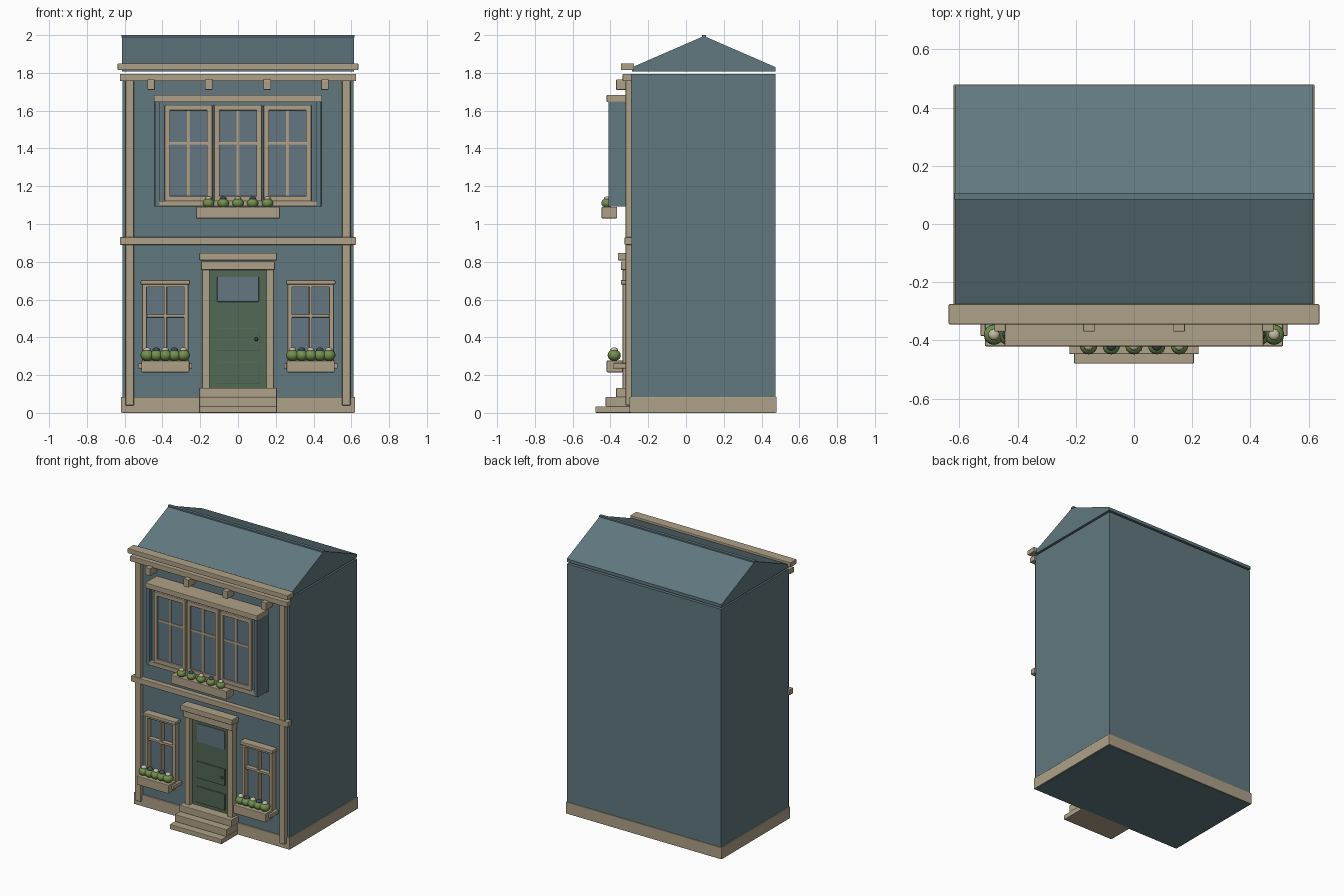
import bpy
import bmesh
from mathutils import Matrix

default_cube = bpy.data.objects.get("Cube")
if default_cube:
    bpy.data.objects.remove(default_cube, do_unlink=True)


def make_material(name, colour):
    material = bpy.data.materials.new(name)
    material.use_nodes = True
    material.diffuse_color = (*colour, 1)
    material.node_tree.nodes["Principled BSDF"].inputs["Base Color"].default_value = (*colour, 1)
    return material


WALL = make_material("slate blue wall", (.12, .19, .215))
TRIM = make_material("cream trim", (.43, .355, .245))
DOOR = make_material("dark green door", (.085, .14, .09))
GLASS = make_material("window glass", (.125, .18, .22))
LEAF = make_material("leaf green", (.17, .28, .075))
PALE = make_material("pale blossom", (.55, .5, .4))
NAVY = make_material("navy blossom", (.045, .075, .13))
METAL = make_material("dark metal", (.05, .06, .05))


def finish(name, bm, material):
    bmesh.ops.recalc_face_normals(bm, faces=bm.faces[:])
    mesh = bpy.data.meshes.new(name)
    bm.to_mesh(mesh)
    bm.free()
    mesh.materials.append(material)
    obj = bpy.data.objects.new(name, mesh)
    bpy.context.collection.objects.link(obj)
    return obj


def box(name, x, half, y, z, material=TRIM, bevel=.004):
    """Block centred on x; y and z are (low, high) ranges."""
    bm = bmesh.new()
    size = (half * 2, y[1] - y[0], z[1] - z[0])
    centre = (x, sum(y) / 2, sum(z) / 2)
    bmesh.ops.create_cube(bm, size=1, matrix=Matrix.Translation(centre) @ Matrix.Diagonal((*size, 1)))
    obj = finish(name, bm, material)
    if bevel:
        modifier = obj.modifiers.new("soft edges", "BEVEL")
        modifier.width = min(bevel, min(size) / 4)
        modifier.segments = 2
    return obj


def extrude_profile(name, points, direction, material):
    bm = bmesh.new()
    face = bm.faces.new([bm.verts.new(p) for p in points])
    result = bmesh.ops.extrude_face_region(bm, geom=[face])
    moved = [v for v in result["geom"] if isinstance(v, bmesh.types.BMVert)]
    bmesh.ops.translate(bm, verts=moved, vec=direction)
    return finish(name, bm, material)


def ball(name, centre, radii, material):
    bm = bmesh.new()
    bmesh.ops.create_uvsphere(bm, u_segments=16, v_segments=10, radius=1,
                              matrix=Matrix.Translation(centre) @ Matrix.Diagonal((*radii, 1)))
    obj = finish(name, bm, material)
    for polygon in obj.data.polygons:
        polygon.use_smooth = True
    return obj


def window(name, x, half, y, z, rail=.024, bar=.008):
    """Framed window with four panes; y is (front, back)."""
    front, back = y
    low, high = z
    middle = low + (high - low) * .6
    box(name + "_glass", x, half - rail / 2, (back - .008, back), z, GLASS, 0)
    for side, label in ((-1, "right"), (1, "left")):
        box(f"{name}_{label}_stile", x + side * (half - rail / 2), rail / 2, y, z)
    box(name + "_top_rail", x, half, y, (high - rail, high))
    box(name + "_bottom_rail", x, half, y, (low, low + rail))
    inner = (front + .008, back)
    box(name + "_upright_bar", x, bar, inner, z, bevel=.002)
    box(name + "_cross_bar", x, half - rail / 2, inner, (middle - bar, middle + bar), bevel=.002)


def flowers(name, x, spacing, y, z, radius):
    for i in range(-2, 3):
        cx = x + i * spacing
        ball(name + "_leaves", (cx, y, z), (radius, radius, radius * .85), LEAF)
        ball(name + "_blossom", (cx, y, z + radius * .8), (radius * .55, radius * .55, radius * .4),
             NAVY if i % 2 else PALE)


# House shell and plinth
box("house_walls", 0, .612, (-.29, .475), (0, 1.795), WALL, 0)
box("plinth", 0, .62, (-.3, .48), (.002, .085))

# Gabled roof with a slim ridge strip
roof = [(-.615, y, z) for y, z in ((-.285, 1.808), (.475, 1.808), (.475, 1.83), (.095, 1.995), (-.285, 1.83))]
extrude_profile("gabled_roof", roof, (1.23, 0, 0), WALL)
box("roof_ridge", 0, .617, (.084, .106), (1.988, 2), WALL, 0)

# Front trim: cornice, frieze, brackets, floor band and corner boards
box("cornice", 0, .637, (-.345, -.275), (1.815, 1.85))
box("frieze", 0, .625, (-.335, -.288), (1.757, 1.795))
for x in (-.46, -.155, .155, .46):
    box("cornice_bracket", x, .02, (-.37, -.29), (1.71, 1.765))
box("floor_band", 0, .625, (-.325, -.285), (.89, .93))
for side in (-1, 1):
    box("corner_board", side * .573, .022, (-.32, -.285), (.04, 1.76))

# Upper bay with slanted side panels, three windows, cap and sill
bay = [(x, y, 1.092) for x, y in ((-.442, -.289), (-.418, -.385), (.418, -.385), (.442, -.289))]
extrude_profile("bay_body", bay, (0, 0, .556), WALL)
for side in (-1, 1):
    panel = [(side * x, y, 1.092) for x, y in ((.445, -.289), (.44, -.41), (.415, -.41), (.415, -.289))]
    extrude_profile("bay_side_panel", panel, (0, 0, .556), WALL)
for x, label in ((-.262, "right"), (0, "middle"), (.262, "left")):
    window(f"bay_{label}_window", x, .126, (-.404, -.384), (1.12, 1.63), .028)
box("bay_sill", 0, .418, (-.41, -.38), (1.093, 1.122))
box("bay_cap", 0, .445, (-.42, -.288), (1.645, 1.683))
box("bay_flower_box", 0, .222, (-.447, -.365), (1.03, 1.09))
flowers("bay_flowers", 0, .078, -.418, 1.11, .03)

# Lower windows with flower boxes
for side, label in ((-1, "right"), (1, "left")):
    x = side * .385
    name = f"lower_{label}"
    window(name + "_window", x, .122, (-.335, -.288), (.25, .69))
    box(name + "_window_head", x, .13, (-.345, -.288), (.68, .703))
    box(name + "_flower_box", x, .127, (-.42, -.335), (.215, .277))
    box(name + "_box_ledge", x, .142, (-.385, -.288), (.235, .263))
    flowers(name + "_flowers", x, .048, -.38, .305, .035)

# Door with glazed light, raised panels and knob
box("door", 0, .155, (-.305, -.288), (.13, .755), DOOR, 0)
box("door_light", 0, .11, (-.311, -.304), (.588, .72), GLASS, .002)
for low, high in ((.33, .45), (.155, .27)):
    box("door_panel", 0, .114, (-.314, -.304), (low, high), DOOR)
ball("door_knob", (.097, -.322, .39), (.01, .01, .01), METAL)

# Door surround
for side in (-1, 1):
    box("door_post", side * .17, .02, (-.335, -.288), (.1, .77))
box("door_lintel", 0, .195, (-.345, -.288), (.757, .802))
box("door_hood", 0, .206, (-.36, -.288), (.808, .847))

# Front steps
for y, low, high in ((-.48, 0, .035), (-.425, .033, .085), (-.37, .083, .132)):
    box("front_step", 0, .206, (y, -.288), (low, high))
